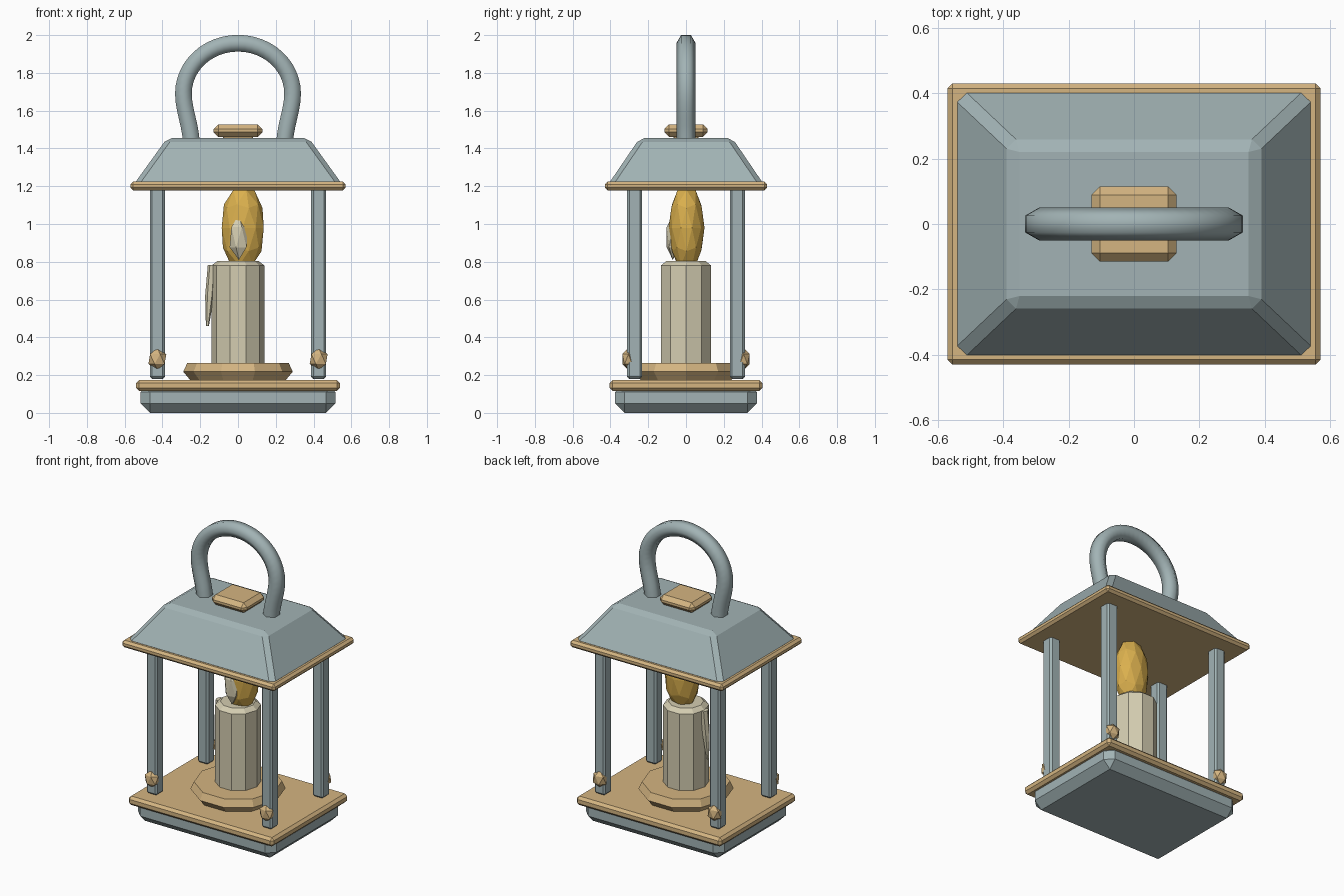
import bpy, bmesh, math
from mathutils import Vector, Matrix
from mathutils.geometry import interpolate_bezier

if "Cube" in bpy.data.objects:
    bpy.data.objects.remove(bpy.data.objects["Cube"])


def material(name, rgb):
    m = bpy.data.materials.new(name)
    m.diffuse_color = (*rgb, 1)
    m.use_nodes = True
    m.node_tree.nodes["Principled BSDF"].inputs["Base Color"].default_value = m.diffuse_color
    return m


TEAL = material("grey teal metal", (0.36, 0.45, 0.46))
BRASS = material("pale brass", (0.66, 0.46, 0.22))
WAX = material("cream wax", (0.66, 0.61, 0.44))
AMBER = material("amber flame", (0.70, 0.43, 0.075))


def finish(name, bm, mat):
    bmesh.ops.recalc_face_normals(bm, faces=bm.faces[:])
    mesh = bpy.data.meshes.new(name)
    bm.to_mesh(mesh)
    bm.free()
    mesh.materials.append(mat)
    obj = bpy.data.objects.new(name, mesh)
    bpy.context.collection.objects.link(obj)
    return obj


def block(name, x, y, z0, z1, bevel, mat, at=(0, 0), top=None):
    """Bevelled box with half sizes x, y; top gives other half sizes there."""
    tx, ty = top or (x, y)
    bm = bmesh.new()
    bmesh.ops.create_cube(bm, size=2)
    for v in bm.verts:
        up = v.co.z > 0
        v.co = (at[0] + v.co.x * (tx if up else x),
                at[1] + v.co.y * (ty if up else y), z1 if up else z0)
    bmesh.ops.bevel(bm, geom=bm.edges[:], offset=bevel, segments=1,
                    affect='EDGES', profile=0.5)
    return finish(name, bm, mat)


def skin(bm, rings):
    """Join rings of vertices and close both ends."""
    n = len(rings[0])
    for a, b in zip(rings, rings[1:]):
        for i in range(n):
            j = (i + 1) % n
            bm.faces.new((a[i], a[j], b[j], b[i]))
    bm.faces.new(rings[0])
    bm.faces.new(rings[-1])


def lathe(name, profile, sides, mat):
    bm = bmesh.new()
    rings = [[bm.verts.new((r * math.cos(math.tau * i / sides),
                            r * math.sin(math.tau * i / sides), z))
              for i in range(sides)] for r, z in profile]
    skin(bm, rings)
    return finish(name, bm, mat)


def gem(name, centre, scale, detail, mat):
    bm = bmesh.new()
    bmesh.ops.create_icosphere(bm, subdivisions=detail, radius=1)
    bm.transform(Matrix.Translation(centre) @ Matrix.Diagonal((*scale, 1)))
    return finish(name, bm, mat)


# Base and roof
block("base", 0.515, 0.375, 0.0, 0.16, 0.05, TEAL)
block("base_trim", 0.54, 0.405, 0.115, 0.175, 0.017, BRASS)
block("roof_trim", 0.57, 0.43, 1.177, 1.225, 0.015, BRASS)
block("roof", 0.555, 0.415, 1.205, 1.455, 0.025, TEAL, top=(0.375, 0.245))
block("roof_cap", 0.13, 0.115, 1.46, 1.528, 0.026, BRASS)
block("roof_cap_neck", 0.08, 0.065, 1.44, 1.47, 0.005, BRASS)

# Corner posts with faceted studs on the front and back
for sx, x_name in ((-1, "left"), (1, "right")):
    for sy, y_name in ((-1, "front"), (1, "back")):
        block(f"post_{y_name}_{x_name}", 0.04, 0.04, 0.18, 1.2, 0.012, TEAL,
              at=(sx * 0.427, sy * 0.272))
        gem(f"stud_{y_name}_{x_name}", (sx * 0.427, sy * 0.305, 0.285),
            (0.053, 0.038, 0.058), 1, BRASS)

# Candle on its dish
lathe("candle_dish", [(0.25, 0.17), (0.29, 0.218), (0.268, 0.265)], 10, BRASS)
lathe("candle", [(0.14, 0.25), (0.14, 0.78), (0.108, 0.805)], 10, WAX)

# Wax drip: a flattened tapering strip down the left side
bm = bmesh.new()
drip_rings = []
for x, z, rx, ry in ((-0.138, 0.782, 0.022, 0.03), (-0.15, 0.62, 0.024, 0.024),
                     (-0.162, 0.46, 0.008, 0.009)):
    drip_rings.append([bm.verts.new((x + rx * math.cos(math.tau * i / 6),
                                     ry * math.sin(math.tau * i / 6), z))
                       for i in range(6)])
skin(bm, drip_rings)
finish("wax_drip", bm, WAX)

# Flame and its pale core
gem("flame", (0.025, 0.003, 0.98), (0.117, 0.095, 0.235), 2, AMBER)
gem("flame_core", (0.005, -0.07, 0.93), (0.055, 0.038, 0.12), 1, WAX)

# Arched handle: hexagonal tube swept along a curve
foot, side, top = Vector((-0.247, 0, 1.44)), Vector((-0.289, 0, 1.69)), Vector((0, 0, 1.957))
half = interpolate_bezier(foot, Vector((-0.254, 0, 1.53)), Vector((-0.289, 0, 1.61)), side, 7)
half += interpolate_bezier(side, Vector((-0.289, 0, 1.838)), Vector((-0.16, 0, 1.957)), top, 13)[1:]
path = half + [Vector((-p.x, 0, p.z)) for p in reversed(half[:-1])]
bm = bmesh.new()
rings = []
for i, p in enumerate(path):
    t = (path[min(i + 1, len(path) - 1)] - path[max(i - 1, 0)]).normalized()
    out = Vector((-t.z, 0, t.x))
    rings.append([bm.verts.new(p + 0.051 * (math.cos(a) * Vector((0, 1, 0)) + math.sin(a) * out))
                  for a in (math.tau * k / 6 for k in range(6))])
skin(bm, rings)
handle = finish("handle", bm, TEAL)
bpy.context.view_layer.objects.active = handle
handle.select_set(True)
bpy.ops.object.shade_smooth_by_angle(angle=math.radians(65))
